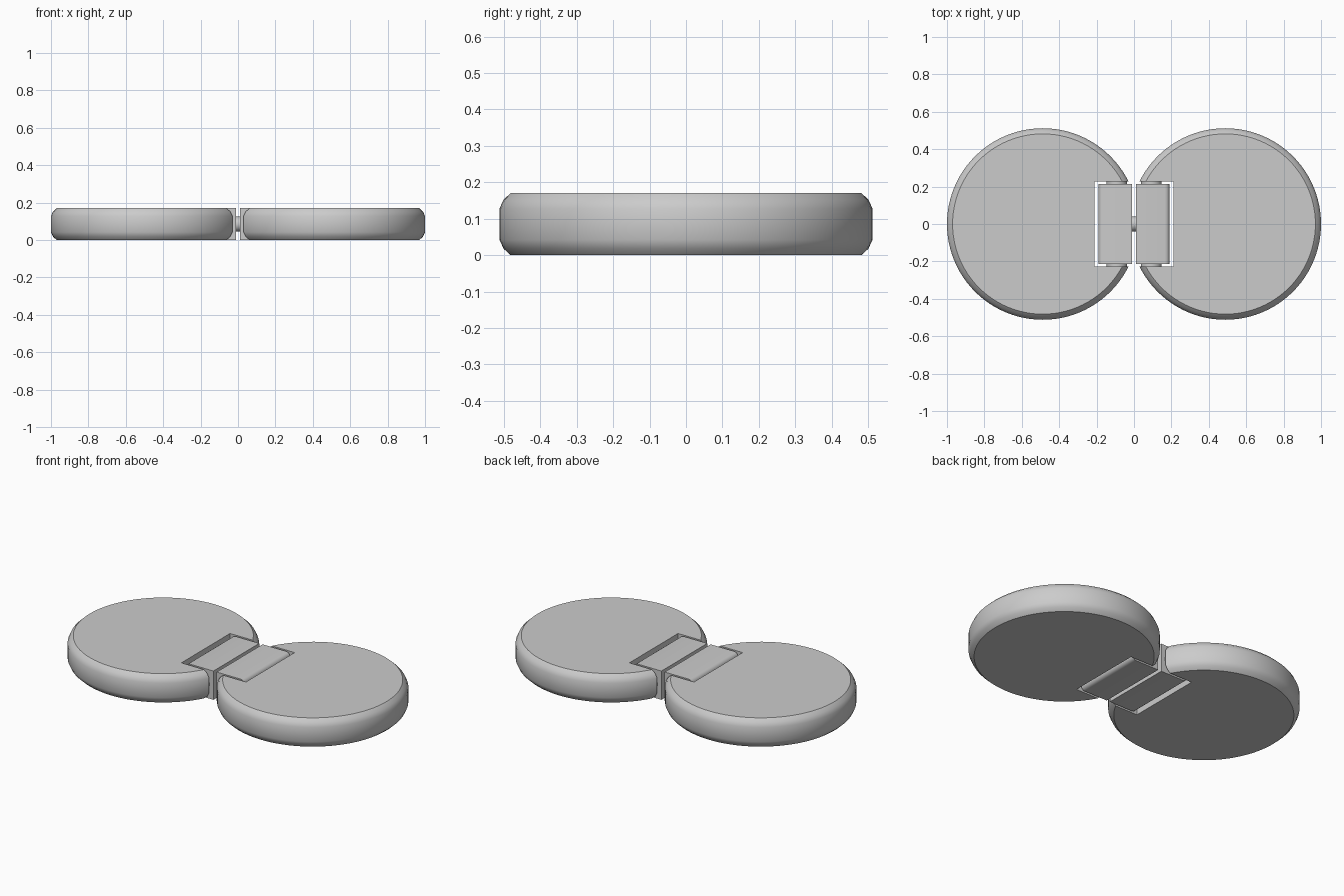
import bpy, bmesh, math
from mathutils import Matrix

cube = bpy.data.objects.get("Cube")
if cube:
    bpy.data.objects.remove(cube, do_unlink=True)

HEIGHT, RADIUS, CENTRE_X = 0.17, 0.512, 0.488
MID = HEIGHT / 2

grey = bpy.data.materials.new("plain grey")
grey.use_nodes = True
grey.diffuse_color = (0.6, 0.6, 0.6, 1)
grey.node_tree.nodes["Principled BSDF"].inputs["Base Color"].default_value = (0.6, 0.6, 0.6, 1)


def make_object(name, bm):
    bmesh.ops.recalc_face_normals(bm, faces=bm.faces)
    mesh = bpy.data.meshes.new(name)
    bm.to_mesh(mesh)
    bm.free()
    mesh.materials.append(grey)
    obj = bpy.data.objects.new(name, mesh)
    bpy.context.collection.objects.link(obj)
    return obj


def select_only(obj):
    bpy.ops.object.select_all(action='DESELECT')
    obj.select_set(True)
    bpy.context.view_layer.objects.active = obj


def smooth(obj):
    select_only(obj)
    bpy.ops.object.shade_smooth_by_angle(angle=math.radians(35))


def box(bm, x0, x1, half_y, z0, z1):
    place = Matrix.Translation(((x0 + x1) / 2, 0, (z0 + z1) / 2))
    size = Matrix.Diagonal((abs(x1 - x0), 2 * half_y, z1 - z0, 1))
    bmesh.ops.create_cube(bm, size=1, matrix=place @ size)


def rod(name, radius, length, x, axis):
    bm = bmesh.new()
    turn = Matrix.Rotation(math.pi / 2, 4, axis)
    bmesh.ops.create_cone(bm, cap_ends=True, segments=32, radius1=radius, radius2=radius,
                          depth=length, matrix=Matrix.Translation((x, 0, MID)) @ turn)
    smooth(make_object(name, bm))


# Round disc with softened rims and a rectangular notch facing the hinge
def disc(name, side):
    lower = [(RADIUS - 0.03, 0), (RADIUS - 0.011, 0.018), (RADIUS, 0.042)]
    profile = lower + [(r, HEIGHT - z) for r, z in reversed(lower)]
    bm = bmesh.new()
    count = 96
    rings = []
    for r, z in profile:
        angles = [2 * math.pi * i / count for i in range(count)]
        rings.append([bm.verts.new((side * CENTRE_X + r * math.cos(a), r * math.sin(a), z))
                      for a in angles])
    for a, b in zip(rings, rings[1:]):
        for i in range(count):
            j = (i + 1) % count
            bm.faces.new((a[i], a[j], b[j], b[i]))
    bm.faces.new(rings[0])
    bm.faces.new(rings[-1])
    obj = make_object(name, bm)

    cut = bmesh.new()
    box(cut, -side * 0.1, side * 0.211, 0.227, -0.1, HEIGHT + 0.1)
    cutter = make_object("notch_cutter", cut)
    cutter.hide_render = True
    mod = obj.modifiers.new("notch", 'BOOLEAN')
    mod.operation, mod.solver, mod.object = 'DIFFERENCE', 'EXACT', cutter
    select_only(obj)
    bpy.ops.object.modifier_apply(modifier=mod.name)
    bpy.data.objects.remove(cutter, do_unlink=True)
    smooth(obj)


# Hinge block, rounded on the edges that swing inside the notch
def block(name, side):
    bm = bmesh.new()
    box(bm, side * 0.011, side * 0.19, 0.214, 0, HEIGHT)
    outer = [e for e in bm.edges
             if all(abs(v.co.x) > 0.1 for v in e.verts)
             and abs(e.verts[0].co.y - e.verts[1].co.y) > 0.1]
    bmesh.ops.bevel(bm, geom=outer, offset=0.025, segments=4, profile=0.5, affect='EDGES')
    smooth(make_object(name, bm))


for label, side in (("left", 1), ("right", -1)):
    disc(label + "_disc", side)
    block(label + "_hinge_block", side)
    # Pivot rod bridging the block and the notch walls
    rod(label + "_pivot_pin", 0.055, 0.46, side * 0.092, 'X')

# Short swivel pin joining the two blocks
rod("centre_pin", 0.04, 0.06, 0, 'Y')
